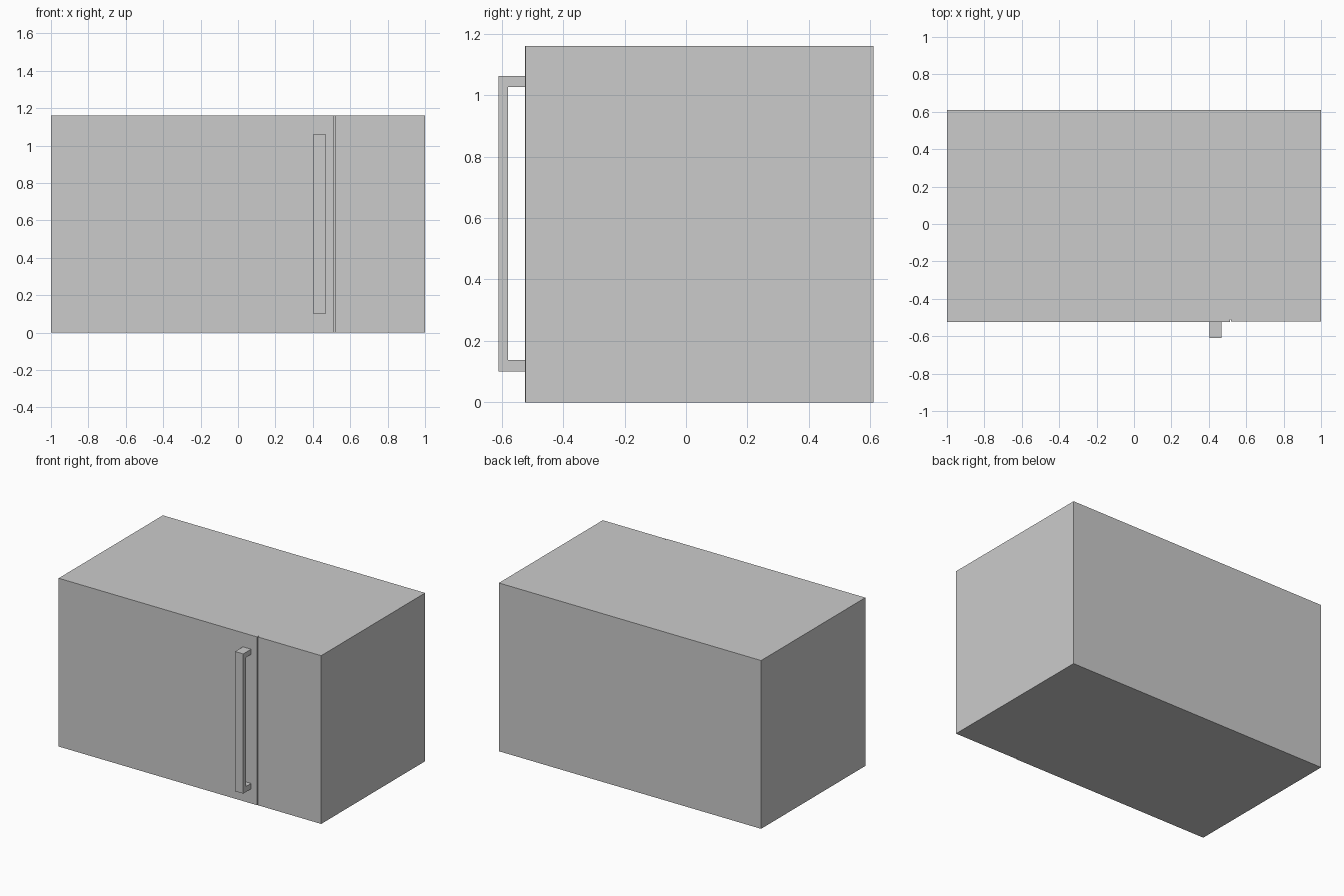
import bpy, bmesh

if "Cube" in bpy.data.objects:
    bpy.data.objects.remove(bpy.data.objects["Cube"])

H = 1.16          # overall height
FRONT = -0.525    # front plane of door and control panel
SEAM = -0.51      # back of the door
BACK = 0.61


def finish(name, bm):
    bmesh.ops.recalc_face_normals(bm, faces=bm.faces[:])
    mesh = bpy.data.meshes.new(name)
    bm.to_mesh(mesh)
    bm.free()
    obj = bpy.data.objects.new(name, mesh)
    bpy.context.collection.objects.link(obj)
    return obj


def box(name, lo, hi):
    bm = bmesh.new()
    bmesh.ops.create_cube(bm, size=1)
    for v in bm.verts:
        v.co = [l + (c + 0.5) * (h - l) for c, l, h in zip(v.co, lo, hi)]
    return finish(name, bm)


def extrude_yz(name, profile, x0, x1):
    bm = bmesh.new()
    face = bm.faces.new([bm.verts.new((x0, y, z)) for y, z in profile])
    new = bmesh.ops.extrude_face_region(bm, geom=[face])["geom"]
    verts = [g for g in new if isinstance(g, bmesh.types.BMVert)]
    bmesh.ops.translate(bm, verts=verts, vec=(x1 - x0, 0, 0))
    return finish(name, bm)


# Oven casing and thin rear panel
box("casing", (-1, SEAM, 0), (1, BACK - 0.005, H))
box("rear_panel", (-1, BACK - 0.005, 0), (1, BACK, H))

# Door on the left, control panel on the right, narrow seam between
box("door", (-1, FRONT, 0), (0.513, SEAM, H))
box("control_panel", (0.519, FRONT + 0.003, 0), (1, SEAM, H))

# U-shaped pull handle
outer, inner = -0.61, -0.58
extrude_yz("door_handle", [
    (FRONT, 0.10), (outer, 0.10), (outer, 1.063), (FRONT, 1.063),
    (FRONT, 1.027), (inner, 1.027), (inner, 0.138), (FRONT, 0.138),
], 0.405, 0.467)
